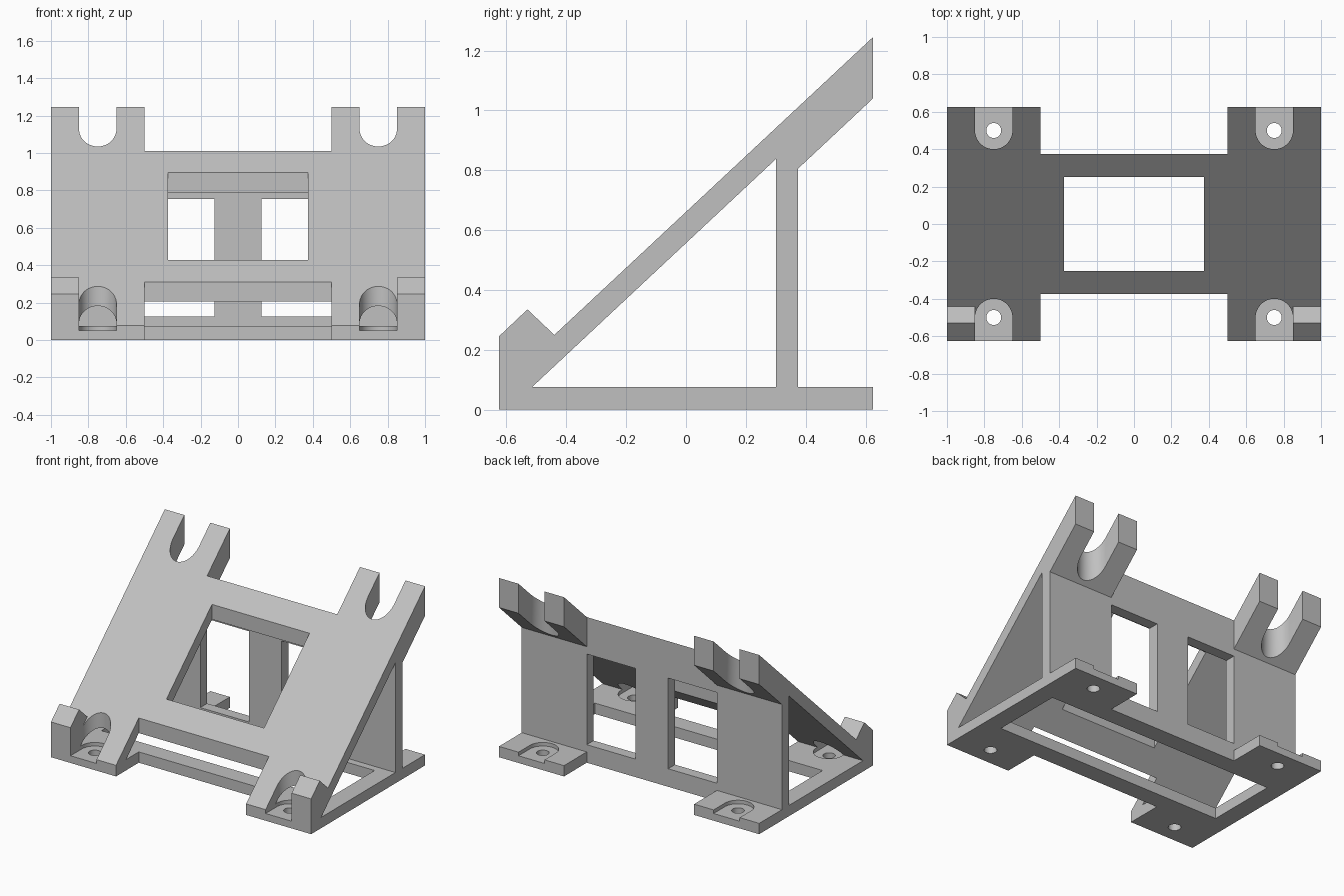
import bpy, bmesh, math
from mathutils import Vector

cube = bpy.data.objects.get("Cube")
if cube:
    bpy.data.objects.remove(cube, do_unlink=True)

grey = bpy.data.materials.new("plain grey")
grey.use_nodes = True
COLOUR = (0.53, 0.53, 0.53, 1)
grey.diffuse_color = COLOUR
grey.node_tree.nodes["Principled BSDF"].inputs["Base Color"].default_value = COLOUR


def prism(name, points, offset):
    """Extrude a closed 3D outline along an offset vector."""
    bm = bmesh.new()
    face = bm.faces.new([bm.verts.new(p) for p in points])
    grown = bmesh.ops.extrude_face_region(bm, geom=[face])["geom"]
    verts = [g for g in grown if isinstance(g, bmesh.types.BMVert)]
    bmesh.ops.translate(bm, vec=Vector(offset), verts=verts)
    bmesh.ops.recalc_face_normals(bm, faces=bm.faces)
    mesh = bpy.data.meshes.new(name)
    bm.to_mesh(mesh)
    bm.free()
    mesh.materials.append(grey)
    obj = bpy.data.objects.new(name, mesh)
    bpy.context.collection.objects.link(obj)
    return obj


def side_prism(name, outline, x0, x1):
    return prism(name, [(x0, y, z) for y, z in outline], (x1 - x0, 0, 0))


def plan_prism(name, outline, z0, z1):
    return prism(name, [(x, y, z0) for x, y in outline], (0, 0, z1 - z0))


def box(name, x0, x1, y0, y1, z0, z1):
    return plan_prism(name, [(x0, y0), (x1, y0), (x1, y1), (x0, y1)], z0, z1)


def arc(cx, cy, r, start, sweep, steps):
    return [(cx + r * math.cos(start + sweep * i / steps),
             cy + r * math.sin(start + sweep * i / steps)) for i in range(steps + 1)]


def combine(target, other, operation):
    """Apply a boolean and remove the helper."""
    mod = target.modifiers.new("combine", "BOOLEAN")
    mod.operation = operation
    mod.solver = "EXACT"
    mod.object = other
    bpy.context.view_layer.objects.active = target
    bpy.ops.object.modifier_apply(modifier=mod.name)
    bpy.data.objects.remove(other, do_unlink=True)


# Side profile: base, upright wall, sloped plate and thick upper arms
bracket = side_prism("bracket", [
    (-.625, 0), (.625, 0), (.625, .075), (.375, .075), (.375, .806),
    (.625, 1.04), (.625, 1.245), (-.625, .077)], -1, 1)

# Front corner stops
for x0, x1 in ((-1, -.85), (.85, 1)):
    stop = side_prism("corner_stop", [
        (-.625, .03), (-.5, .05), (-.43, .2), (-.44, .25),
        (-.53, .335), (-.625, .245)], x0, x1)
    combine(bracket, stop, "UNION")

# Triangular opening through the sides
combine(bracket, side_prism("side_opening", [
    (-.515, .075), (.3, .075), (.3, .837)], -1.2, 1.2), "DIFFERENCE")

# Notches between the feet, plate window and base opening
for cutter in (
        box("front_notch", -.5, .5, -.8, -.375, -.2, 1.5),
        box("back_notch", -.5, .5, .375, .8, -.2, 1.5),
        box("plate_window", -.375, .375, -.25, .25, .2, 1.5),
        box("base_opening", -.875, .875, -.25, .25, -.2, .1)):
    combine(bracket, cutter, "DIFFERENCE")

# Wall windows, screw slots and screw holes
for side in (-1, 1):
    low, high = sorted((side * .125, side * .5))
    combine(bracket, box("wall_window", low, high, .27, .45, .125, .755), "DIFFERENCE")
    for end in (-1, 1):
        x, y = side * .75, end * .5
        bend = arc(x, y, .1, 0, -end * math.pi, 24)
        slot = plan_prism("screw_slot", bend + [(x - .1, end * .8), (x + .1, end * .8)], .05, 1.6)
        combine(bracket, slot, "DIFFERENCE")
        hole = plan_prism("screw_hole", arc(x, y, .04, 0, math.tau, 32)[:-1], -.1, .065)
        combine(bracket, hole, "DIFFERENCE")

# Smooth the round walls, keep the corners sharp
bpy.ops.object.select_all(action="DESELECT")
bracket.select_set(True)
bpy.context.view_layer.objects.active = bracket
bpy.ops.object.shade_smooth_by_angle(angle=math.radians(30))
